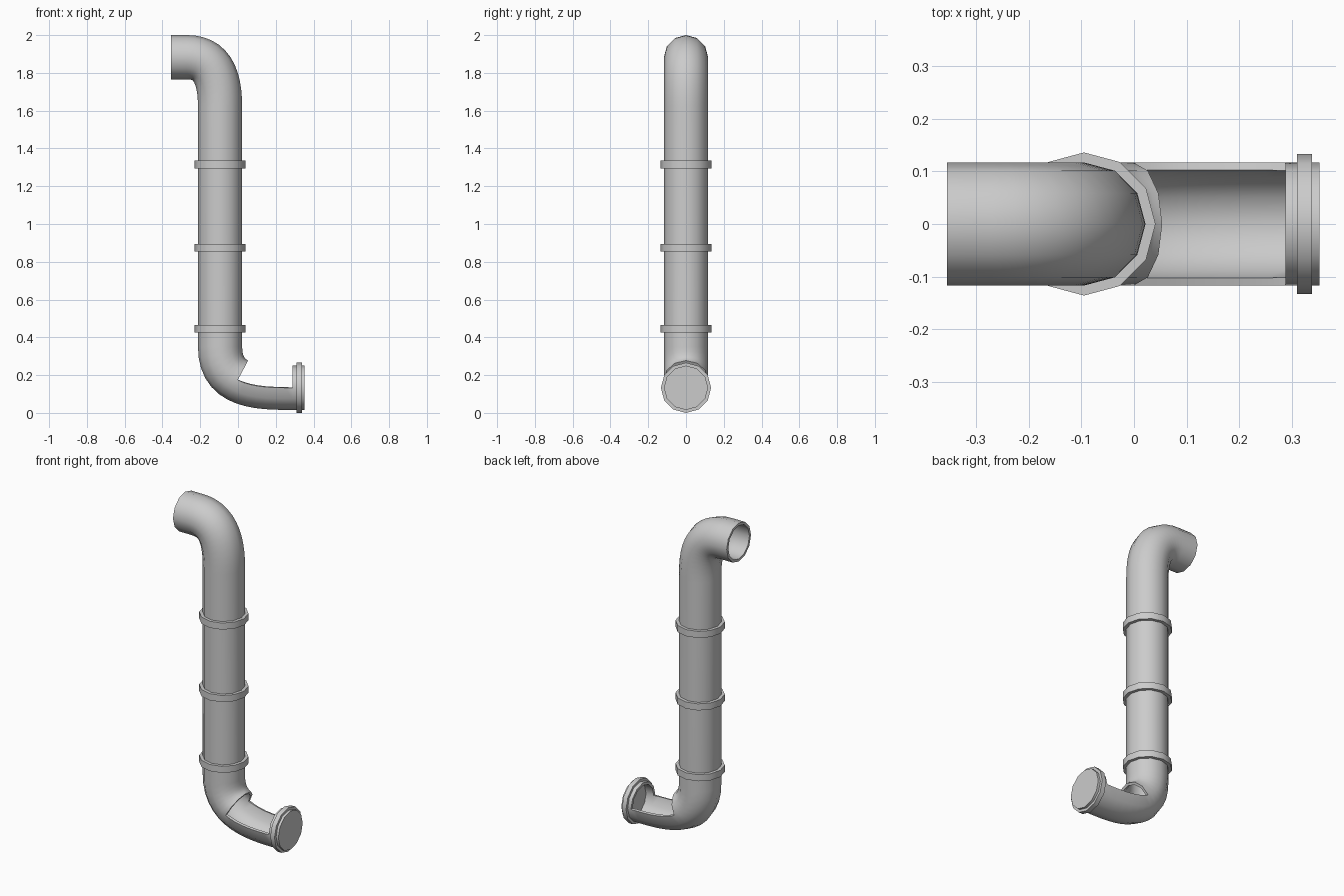
import bpy, bmesh, math
from mathutils import Vector

if "Cube" in bpy.data.objects:
    bpy.data.objects.remove(bpy.data.objects["Cube"])

SIDES = 12
R = 0.117          # outer pipe radius
WALL = 0.015
AX, AZ = -0.095, 0.133   # x of the vertical run, z of the lower run


def finish(bm, name, wall=0):
    bmesh.ops.recalc_face_normals(bm, faces=bm.faces)
    me = bpy.data.meshes.new(name)
    bm.to_mesh(me)
    bm.free()
    ob = bpy.data.objects.new(name, me)
    bpy.context.collection.objects.link(ob)
    bpy.ops.object.select_all(action='DESELECT')
    ob.select_set(True)
    bpy.context.view_layer.objects.active = ob
    if wall:
        m = ob.modifiers.new("wall", 'SOLIDIFY')
        m.thickness = wall
        m.offset = -1
        m.use_even_offset = True
        bpy.ops.object.modifier_apply(modifier=m.name)
    bpy.ops.object.shade_smooth_by_angle(angle=math.radians(38))
    return ob


def bezier(p0, p1, p2, p3, n=12):
    p = [Vector(q) for q in (p0, p1, p2, p3)]
    pts = []
    for i in range(n + 1):
        t = i / n
        u = 1 - t
        pts.append(u**3 * p[0] + 3*u*u*t * p[1] + 3*u*t*t * p[2] + t**3 * p[3])
    return pts


def circle(bm, centre, normal, radius):
    # cross-section spanned by y and an in-plane normal (x, z)
    out = []
    for k in range(SIDES):
        a = 2 * math.pi * k / SIDES
        s = math.sin(a) * radius
        out.append(bm.verts.new((centre[0] + normal[0] * s, math.cos(a) * radius,
                                 centre[1] + normal[1] * s)))
    return out


def bridge(bm, a, b, ks=range(SIDES)):
    for k in ks:
        j = (k + 1) % SIDES
        bm.faces.new((a[k], a[j], b[j], b[k]))


# pipe: path from the open top end to the capped lower end
path = [Vector((-0.355, 1.883))]
path += bezier((-0.27, 1.883), (-0.15, 1.883), (AX, 1.80), (AX, 1.62))
low = len(path)
path += bezier((AX, 0.35), (AX, 0.17), (0.04, AZ), (0.25, AZ))
path += [Vector((0.288, AZ)), Vector((0.353, AZ))]
cut_start, cut_end = low + 6, len(path) - 2

bm = bmesh.new()
loops = []
for i, p in enumerate(path):
    t = (path[min(i + 1, len(path) - 1)] - path[max(i - 1, 0)]).normalized()
    if i in (1, len(path) - 3):
        t = Vector((1, 0))
    if i in (low - 1, low):
        t = Vector((0, -1))
    loops.append(circle(bm, p, (-t.y, t.x), R))
for i in range(len(loops) - 1):
    # the upper half is left open between the lip and the cap
    half = cut_start <= i < cut_end
    bridge(bm, loops[i], loops[i + 1], range(6, 12) if half else range(12))
bm.faces.new(loops[-1])
loose = [v for v in bm.verts if not v.link_faces]
bmesh.ops.delete(bm, geom=loose, context='VERTS')
finish(bm, "drain_pipe", WALL)


# collars around the vertical run and the end cap
def collar(name, a, b, normal, radius):
    bm = bmesh.new()
    rings = [circle(bm, c, normal, r) for c, r in
             ((a, R - 0.004), (a, radius), (b, radius), (b, R - 0.004))]
    for i in range(4):
        bridge(bm, rings[i], rings[(i + 1) % 4])
    finish(bm, name)


for n, z in enumerate((0.445, 0.875, 1.315)):
    collar(f"pipe_collar_{n + 1}", (AX, z - 0.02), (AX, z + 0.02), (1, 0), 0.136)
collar("cap_collar", (0.31, AZ), (0.338, AZ), (0, 1), 0.133)
